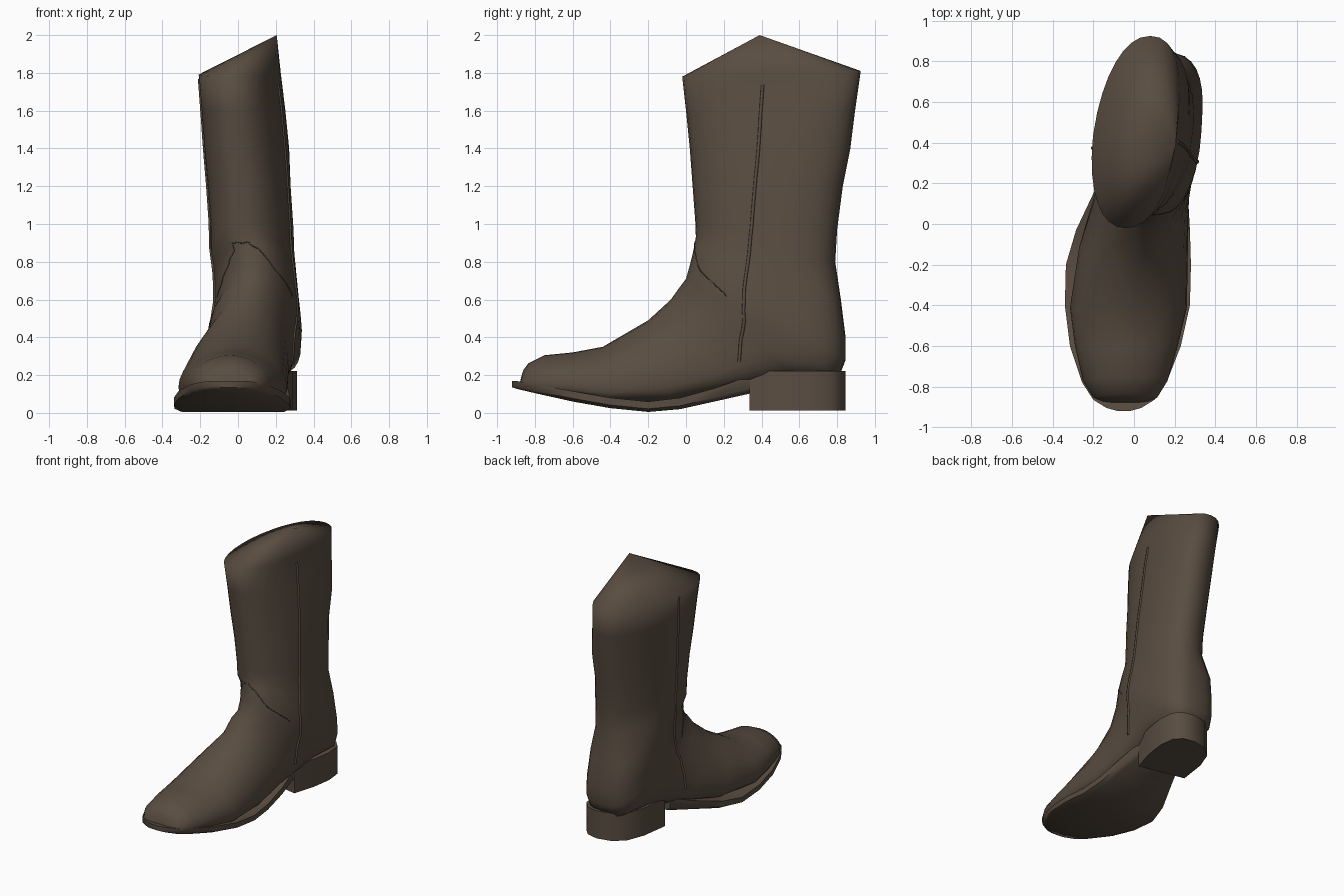
import bpy, bmesh
from math import sin, cos, pi, radians
from mathutils import Vector
from mathutils.bvhtree import BVHTree

if "Cube" in bpy.data.objects:
    bpy.data.objects.remove(bpy.data.objects["Cube"])

leather = bpy.data.materials.new("dark brown leather")
leather.use_nodes = True
leather.diffuse_color = (0.1, 0.074, 0.053, 1)
leather.node_tree.nodes["Principled BSDF"].inputs["Base Color"].default_value = leather.diffuse_color


def add_object(name, bm, angle):
    """Turn a bmesh into a shaded, coloured object."""
    bmesh.ops.recalc_face_normals(bm, faces=bm.faces)
    mesh = bpy.data.meshes.new(name)
    bm.to_mesh(mesh)
    bm.free()
    mesh.materials.append(leather)
    obj = bpy.data.objects.new(name, mesh)
    bpy.context.collection.objects.link(obj)
    bpy.ops.object.select_all(action="DESELECT")
    obj.select_set(True)
    bpy.context.view_layer.objects.active = obj
    bpy.ops.object.shade_smooth_by_angle(angle=radians(angle))
    return obj


def loft(rings, peak=None):
    """Bridge closed rings of points; cap the ends, the last one optionally to a peak."""
    bm = bmesh.new()
    loops = [[bm.verts.new(p) for p in ring] for ring in rings]
    n = len(loops[0])
    for a, b in zip(loops, loops[1:]):
        for i in range(n):
            j = (i + 1) % n
            bm.faces.new((a[i], a[j], b[j], b[i]))
    bm.faces.new(loops[0])
    if peak:
        tip = bm.verts.new(peak)
        for i in range(n):
            bm.faces.new((loops[-1][i], loops[-1][(i + 1) % n], tip))
    else:
        bm.faces.new(loops[-1])
    return bm


def power(value, exponent):
    return abs(value) ** exponent * (1 if value >= 0 else -1)


def section(front, back, sides, widest, back_blunt, front_blunt, turn, count=32):
    """Tilted oval from a back/bottom point to a front/top point of the side profile."""
    middle, half = sum(sides) / 2, (sides[1] - sides[0]) / 2
    ring = []
    for i in range(count):
        a = 2 * pi * i / count
        c, s = cos(a), sin(a)
        blunt = back_blunt if c < 0 else front_blunt
        along = widest + power(c, blunt) * (widest if c < 0 else 1 - widest)
        swing = turn * (0.5 - along) * (1 if along < 0.5 else 0.6)
        x = middle + half * power(s, blunt) + swing
        ring.append((x, back[0] + (front[0] - back[0]) * along,
                     back[1] + (front[1] - back[1]) * along))
    return ring


# Upper: one skin from the toe, round the heel and up the shaft
foot = [
    ((-.875, .18), (-.885, .14), (-.1, .02)),
    ((-.862, .225), (-.878, .13), (-.155, .07)),
    ((-.835, .262), (-.86, .12), (-.2, .115)),
    ((-.75, .305), (-.78, .1), (-.25, .165)),
    ((-.6, .32), (-.6, .08), (-.29, .215)),
    ((-.44, .35), (-.4, .05), (-.315, .26)),
    ((-.2, .49), (-.08, .05), (-.27, .265)),
    ((-.08, .6), (.22, .12), (-.19, .27)),
]
heel_wrap = [
    ((-.03, .67), (.6, .18), (-.15, .295)),
    ((0, .71), (.81, .19), (-.135, .325)),
    ((.02, .78), (.845, .28), (-.13, .33)),
    ((.035, .84), (.845, .4), (-.13, .32)),
    ((.045, .89), (.82, .6), (-.135, .305)),
]
ankle = [
    ((.052, .93), (.79, .8), (-.14, .29)),
    ((.05, 1), (.8, .97), (-.14, .285)),
    ((.035, 1.2), (.83, 1.2), (-.155, .27)),
]
shaft = [
    ((.02, 1.4), (.87, 1.4), (-.17, .255)),
    ((0, 1.6), (.895, 1.6), (-.185, .235)),
    ((-.02, 1.78), (.925, 1.81), (-.2, .21)),
]
rings = [section(*r, 0.3, 0.6, 1.05, 0) for r in foot]
rings += [section(*r, 0.47, 0.68, 0.95, 0.06) for r in heel_wrap]
rings += [section(*r, 0.52, 0.92, 0.92, 0.12) for r in ankle]
rings += [section(*r, 0.52, 0.89, 0.9, 0.15) for r in shaft]
upper = add_object("boot_upper", loft(rings, peak=(.205, .39, 2)), 120)


def slab(name, stations, angle):
    """Flat-edged slab lofted along y from (y, left, right, bottom, top) stations."""
    rings = []
    for y, left, right, low, high in stations:
        inset = 0.06 * (right - left)
        rings.append([(left + inset, y, low), (right - inset, y, low),
                      (right, y, low + (high - low) * 0.3), (right, y, high),
                      (left, y, high), (left, y, low + (high - low) * 0.3)])
    return add_object(name, loft(rings), angle)


# Sole: turned up at the toe, rising at the arch
slab("sole", [
    (-.92, -.08, -.02, .135, .17),
    (-.905, -.135, .035, .13, .17),
    (-.865, -.2, .1, .12, .163),
    (-.78, -.255, .16, .1, .148),
    (-.6, -.315, .23, .06, .115),
    (-.4, -.34, .275, .025, .08),
    (-.2, -.335, .28, .005, .06),
    (-.03, -.285, .275, .02, .08),
    (.15, -.2, .265, .06, .13),
    (.35, -.11, .24, .105, .2),
], 50)

# Heel block: slightly toed-in front, rounded back
outline = [(-.11, .41), (.24, .335), (.29, .5), (.312, .65), (.3, .77), (.25, .825),
           (.16, .845), (.05, .82), (-.03, .75), (-.08, .62)]
bm = bmesh.new()
base = bm.faces.new([bm.verts.new((x, y, 0.012)) for x, y in outline])
top = bmesh.ops.extrude_face_region(bm, geom=[base])["geom"]
bmesh.ops.translate(bm, vec=(0, 0, 0.21), verts=[v for v in top if isinstance(v, bmesh.types.BMVert)])
add_object("heel_block", bm, 40)

# Raised seams, laid on the nearest point of the upper
skin = BVHTree.FromObject(upper, bpy.context.evaluated_depsgraph_get())


def seam(name, path, radius):
    curve = bpy.data.curves.new(name, "CURVE")
    curve.dimensions = "3D"
    curve.bevel_depth = radius
    curve.bevel_resolution = 1
    curve.use_fill_caps = True
    curve.materials.append(leather)
    steps = 6
    points = []
    for a, b in zip(path, path[1:]):
        points += [Vector(a).lerp(Vector(b), k / steps) for k in range(steps)]
    points.append(Vector(path[-1]))
    spline = curve.splines.new("POLY")
    spline.points.add(len(points) - 1)
    for target, p in zip(spline.points, points):
        target.co = (*skin.find_nearest(p)[0], 1)
    obj = bpy.data.objects.new(name, curve)
    bpy.context.collection.objects.link(obj)


for name, x in (("right_side_seam", .4), ("left_side_seam", -.3)):
    seam(name, [(x, .27, .26), (x, .29, .6), (x, .33, 1), (x, .36, 1.4), (x, .38, 1.76)], 0.009)
seam("vamp_seam", [(-.17, .2, .62), (-.12, .1, .75), (-.07, 0, .88), (.05, 0, .91),
                   (.16, 0, .86), (.2, .08, .75), (.34, .2, .62)], 0.003)
